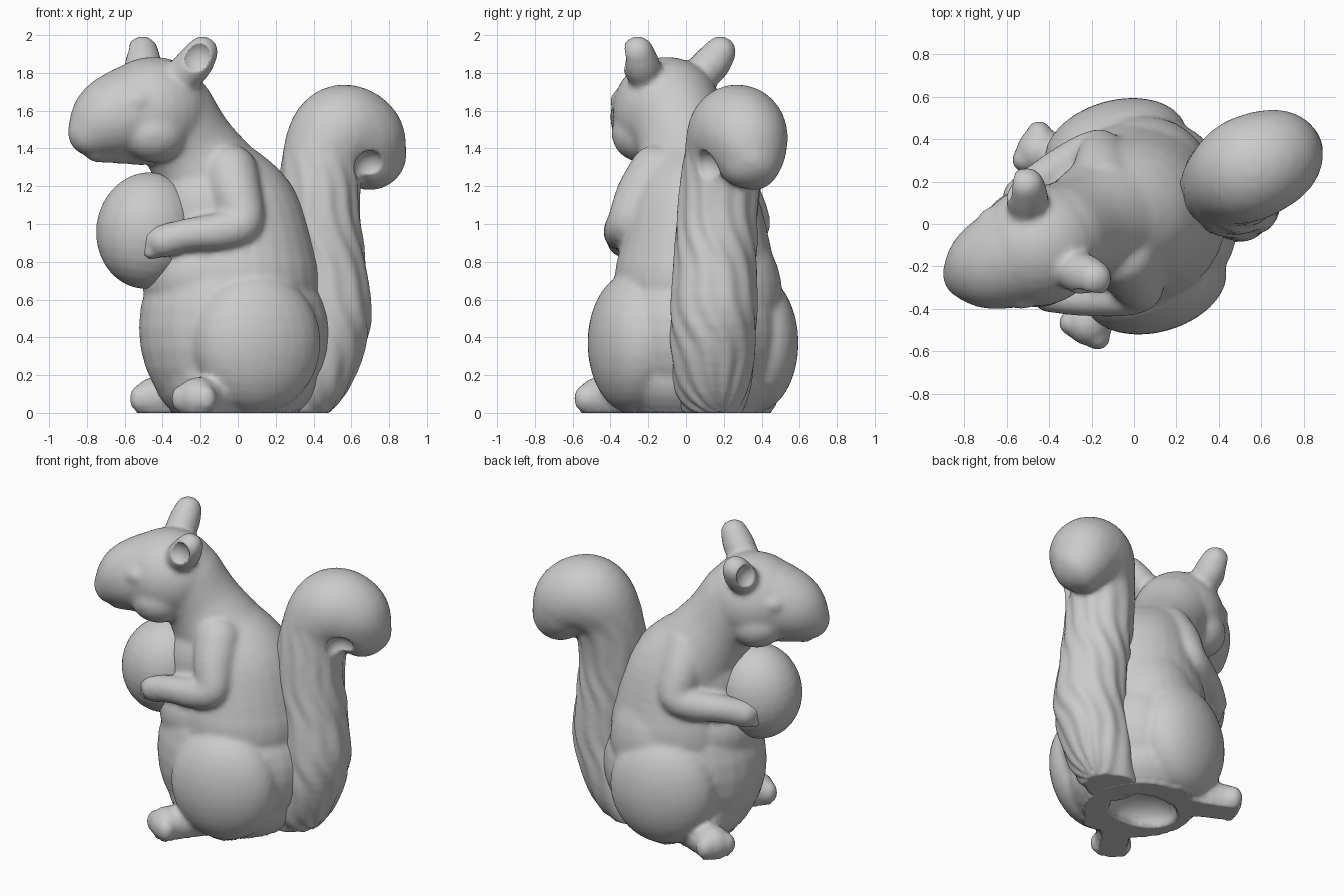
import bpy, bmesh, math
from mathutils import Matrix, Vector

if "Cube" in bpy.data.objects:
    bpy.data.objects.remove(bpy.data.objects["Cube"])

def frame(x, y, deg):
    """Local frame: x = forward, y = side, z = up."""
    return Matrix.Translation((x, y, 0)) @ Matrix.Rotation(math.radians(deg), 4, 'Z')

WORLD = Matrix.Identity(4)
BODY = frame(-0.05, 0.02, 196)
HEAD = frame(-0.42, -0.09, 202)
EARS = frame(-0.42, -0.09, 216)

# Unit ball reused for every blob
bm = bmesh.new()
bmesh.ops.create_uvsphere(bm, u_segments=28, v_segments=16, radius=1)
BALL = [v.co.copy() for v in bm.verts]
BALL_FACES = [[v.index for v in f.verts] for f in bm.faces]
bm.free()

def blob(part, M, pos, rad, tilt=0):
    m = M @ Matrix.Translation(pos) @ Matrix.Rotation(math.radians(tilt), 4, 'Y')
    m = m @ Matrix.Diagonal((*rad, 1))
    verts, faces = part
    n = len(verts)
    verts.extend(m @ v for v in BALL)
    faces.extend([i + n for i in f] for f in BALL_FACES)

def chain(part, M, pts, steps=4):
    """Tapered tube through (x, y, z, radius) points along a smooth curve."""
    p = [Vector(q) for q in [pts[0]] + pts + [pts[-1]]]
    for i in range(1, len(p) - 2):
        a, b, c, d = p[i - 1:i + 3]
        for k in range(steps):
            t = k / steps
            q = 0.5 * (2 * b + (c - a) * t + (2 * a - 5 * b + 4 * c - d) * t * t
                       + (3 * b - a - 3 * c + d) * t ** 3)
            blob(part, M, q[:3], (q[3],) * 3)
    blob(part, M, pts[-1][:3], (pts[-1][3],) * 3)

def fuse(name, part, voxel, smooth):
    """Merge overlapping volumes into one smooth skin."""
    me = bpy.data.meshes.new(name)
    me.from_pydata(part[0], [], part[1])
    ob = bpy.data.objects.new(name, me)
    bpy.context.collection.objects.link(ob)
    r = ob.modifiers.new("fuse", 'REMESH')
    r.mode = 'VOXEL'
    r.voxel_size = voxel
    s = ob.modifiers.new("soften", 'SMOOTH')
    s.factor = 0.5
    s.iterations = smooth
    dg = bpy.context.evaluated_depsgraph_get()
    skin = bpy.data.meshes.new_from_object(ob.evaluated_get(dg))
    ob.modifiers.clear()
    ob.data = skin
    skin.shade_smooth()
    return ob

def dent(ob, centre, radius):
    for v in ob.data.vertices:
        d = v.co - centre
        if 0 < d.length < radius:
            v.co = centre + d.normalized() * radius

# Body: belly, hips, base, chest, then back and neck
part = ([], [])
blob(part, BODY, (-0.01, 0, 0.45), (0.49, 0.43, 0.56))
blob(part, BODY, (-0.07, 0, 0.42), (0.48, 0.48, 0.46))
blob(part, BODY, (-0.04, 0, 0.20), (0.44, 0.45, 0.30))
blob(part, BODY, (0.12, 0, 0.72), (0.35, 0.34, 0.30))
blob(part, BODY, (0.08, 0, 1.06), (0.33, 0.30, 0.34))
blob(part, WORLD, (0.05, 0.20, 0.62), (0.32, 0.31, 0.40))
chain(part, WORLD, [(0.01, 0.05, 0.70, 0.43), (-0.01, 0.05, 1.0, 0.36),
                    (-0.13, 0.03, 1.2, 0.29), (-0.25, -0.01, 1.4, 0.245),
                    (-0.36, -0.06, 1.57, 0.25)], 6)

# Thighs, feet and arms on both sides
for s in (1, -1):
    blob(part, BODY, (-0.06, 0.34 * s, 0.37), (0.345, 0.22, 0.37))
    chain(part, BODY, [(0.12, 0.28 * s, 0.08, 0.115), (0.29, 0.42 * s, 0.08, 0.11)])
    for k in (-1, 0, 1):
        blob(part, BODY, (0.32 + 0.05 * k, (0.45 - 0.05 * k) * s, 0.075), (0.06, 0.06, 0.075))
    chain(part, BODY, [(0.04, 0.17 * s, 1.27, 0.15), (0.03, 0.26 * s, 1.15, 0.135),
                       (0.02, 0.335 * s, 1.01, 0.11), (0.13, 0.335 * s, 0.965, 0.10),
                       (0.30, 0.295 * s, 0.945, 0.088), (0.43, 0.24 * s, 0.91, 0.088)])
    for k in (-1, 0, 1):
        blob(part, BODY, (0.485, 0.215 * s, 0.89 + 0.045 * k), (0.055, 0.045, 0.032))

# Head: skull, muzzle, jaw, nose
blob(part, HEAD, (0.03, 0, 1.60), (0.31, 0.285, 0.285))
chain(part, HEAD, [(0.14, 0, 1.595, 0.25), (0.27, 0, 1.56, 0.21), (0.385, 0, 1.485, 0.125)], 6)
chain(part, HEAD, [(0.10, 0, 1.44, 0.13), (0.35, 0, 1.40, 0.075)])
blob(part, HEAD, (0.47, 0, 1.50), (0.035, 0.05, 0.035))
# Cheeks, eyes and ears
for s in (1, -1):
    blob(part, HEAD, (0.07, 0.12 * s, 1.48), (0.18, 0.165, 0.155))
    blob(part, HEAD, (0.18, 0.205 * s, 1.65), (0.08, 0.05, 0.06))
    chain(part, EARS, [(-0.02, 0.16 * s, 1.77, 0.09), (-0.06, 0.225 * s, 1.84, 0.10),
                       (-0.09, 0.27 * s, 1.91, 0.085)])
body = fuse("squirrel_body", part, 0.017, 8)

# Ear hollows
for s in (1, -1):
    dent(body, EARS @ Vector((0.01, 0.36 * s, 1.885)), 0.10)

# Flat underside with a shallow hollow
for v in body.data.vertices:
    if v.co.z < 0.012:
        d = math.hypot((v.co.x + 0.04) / 0.23, (v.co.y - 0.04) / 0.18)
        v.co.z = 0.13 * math.sqrt(1 - d * d) if d < 1 else 0

# Tail: upright brush curling over at the top
part = ([], [])
chain(part, WORLD, [(0.28, 0.14, 0.07, 0.17), (0.39, 0.14, 0.22, 0.215),
                    (0.475, 0.145, 0.5, 0.23), (0.455, 0.155, 0.8, 0.22),
                    (0.43, 0.17, 1.1, 0.215), (0.455, 0.21, 1.36, 0.22),
                    (0.54, 0.26, 1.485, 0.248), (0.65, 0.31, 1.46, 0.23),
                    (0.71, 0.34, 1.36, 0.18)], 6)
tail = fuse("tail", part, 0.017, 6)
# Soft fur grooves along the tail
normals = [v.normal.copy() for v in tail.data.vertices]
for v, n in zip(tail.data.vertices, normals):
    a = math.atan2(v.co.y - 0.16, v.co.x - 0.46)
    fade = max(0, min(1, (1.45 - v.co.z) / 0.3))
    v.co += n * 0.005 * fade * math.sin(11 * a + 16 * v.co.z + math.sin(14 * v.co.z))
    v.co.z = max(v.co.z, 0)
# Curl crease under the tip
dent(tail, Vector((0.70, 0.10, 1.30)), 0.09)

# Nut held against the chest
part = ([], [])
blob(part, BODY, (0.445, 0.0, 0.965), (0.275, 0.26, 0.31), -8)
fuse("nut", part, 0.017, 3)
